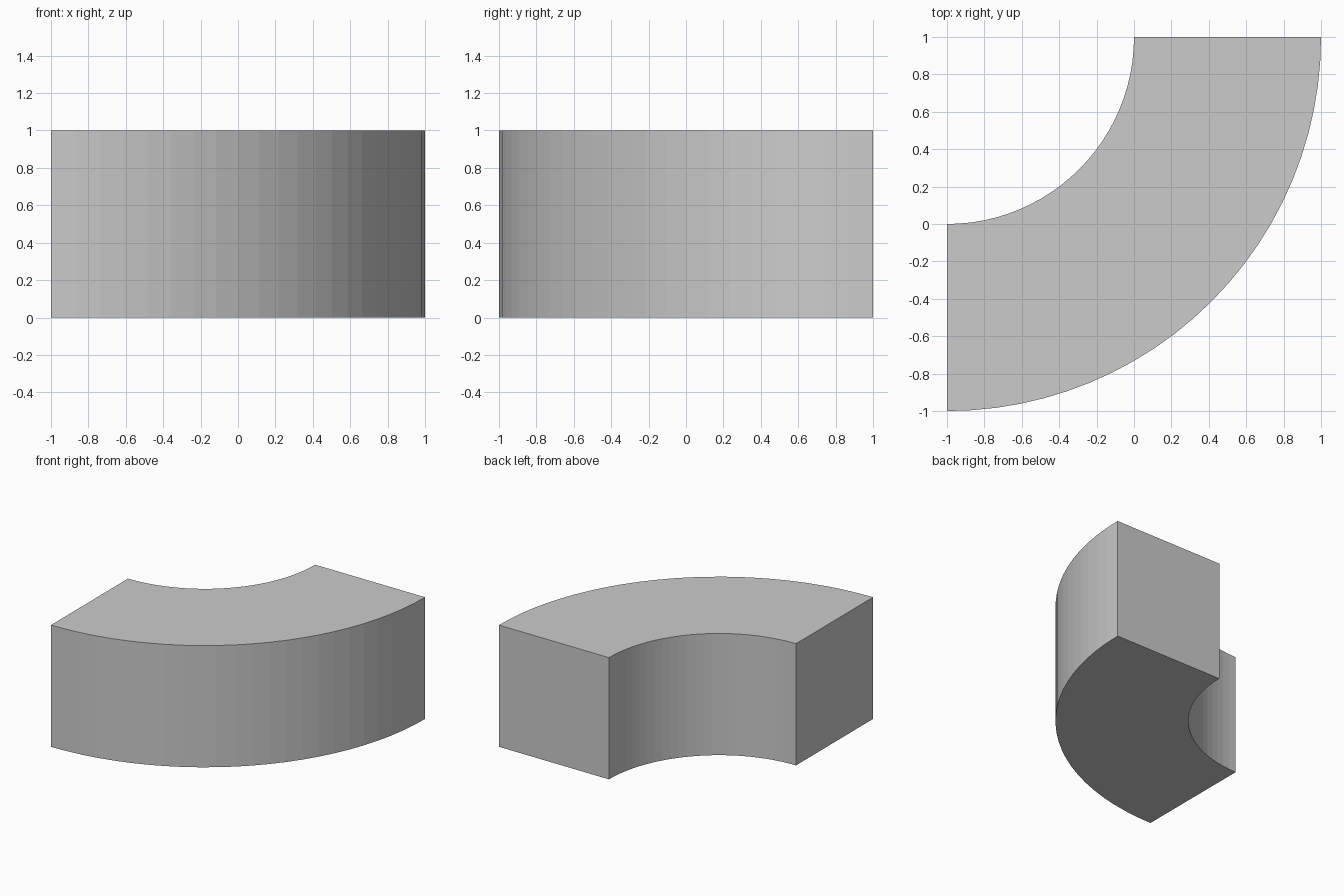
import bpy
import bmesh
from math import sin, cos, pi

if "Cube" in bpy.data.objects:
    bpy.data.objects.remove(bpy.data.objects["Cube"])

CX, CY = -1.0, 1.0      # arc centre
INNER, OUTER = 1.0, 2.0
HEIGHT = 1.0
SEGMENTS = 24


def arc(radius):
    """Quarter arc from straight down to straight right of the centre."""
    angles = [-pi / 2 + pi / 2 * i / SEGMENTS for i in range(SEGMENTS + 1)]
    return [(CX + radius * cos(a), CY + radius * sin(a), 0) for a in angles]


# quarter-ring outline, extruded upward into a curved block
bm = bmesh.new()
outline = arc(OUTER) + arc(INNER)[::-1]
base = bm.faces.new([bm.verts.new(p) for p in outline])
top = bmesh.ops.extrude_face_region(bm, geom=[base], use_keep_orig=True)
top_verts = [g for g in top["geom"] if isinstance(g, bmesh.types.BMVert)]
bmesh.ops.translate(bm, verts=top_verts, vec=(0, 0, HEIGHT))
bmesh.ops.recalc_face_normals(bm, faces=bm.faces)

mesh = bpy.data.meshes.new("curved_block")
bm.to_mesh(mesh)
bm.free()
block = bpy.data.objects.new("curved_block", mesh)
bpy.context.collection.objects.link(block)
